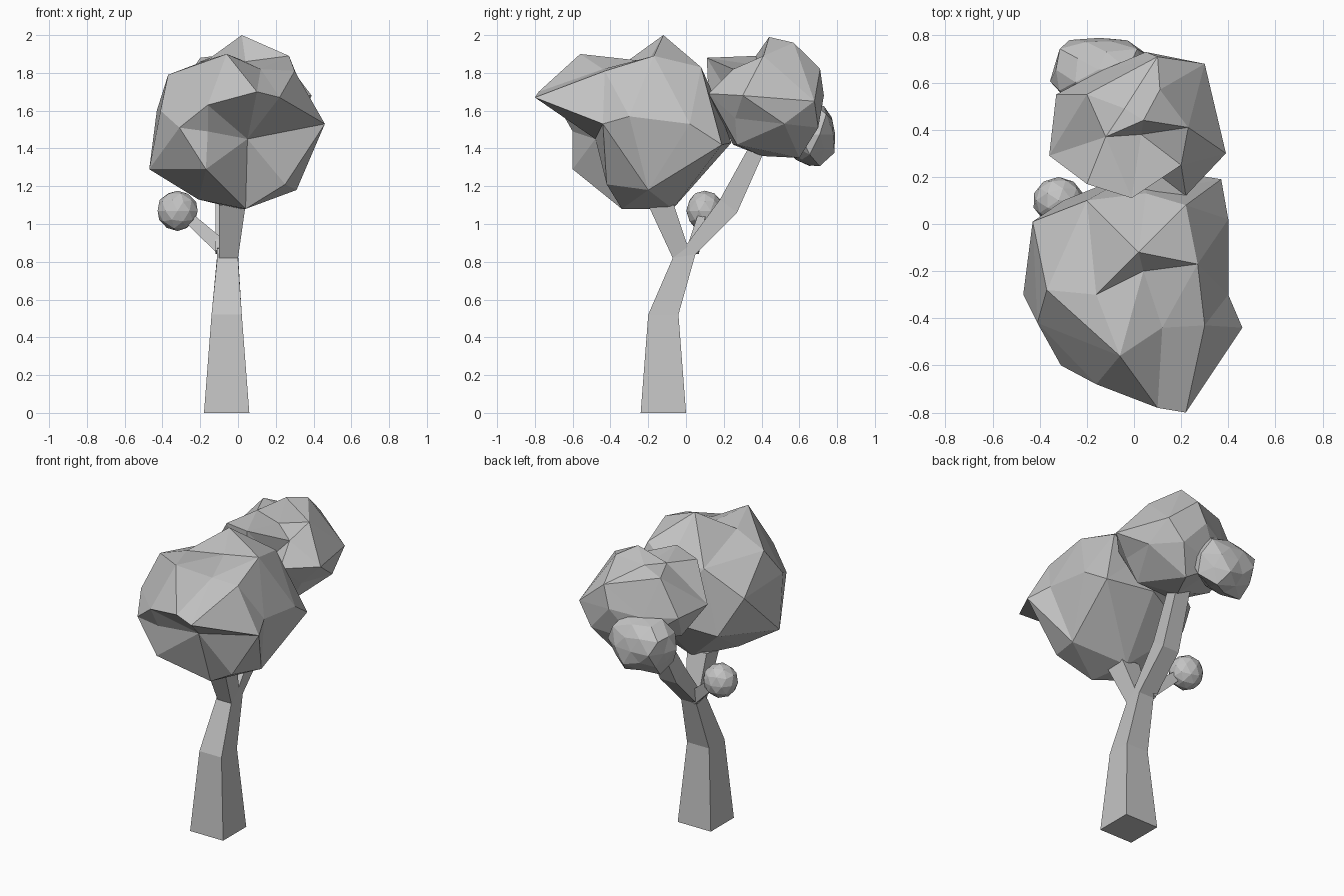
import bpy
import bmesh
import random
from mathutils import Vector

random.seed(4)

default_cube = bpy.data.objects.get("Cube")
if default_cube:
    bpy.data.objects.remove(default_cube, do_unlink=True)

# One plain grey for the whole tree
GREY = (0.55, 0.55, 0.55, 1.0)
grey = bpy.data.materials.new("plain grey")
grey.use_nodes = True
grey.diffuse_color = GREY
for node in grey.node_tree.nodes:
    if node.type == 'BSDF_PRINCIPLED':
        node.inputs["Base Color"].default_value = GREY


def finish(name, bm):
    """Turn a bmesh into a flat shaded grey object."""
    bmesh.ops.recalc_face_normals(bm, faces=bm.faces[:])
    mesh = bpy.data.meshes.new(name)
    bm.to_mesh(mesh)
    bm.free()
    mesh.materials.append(grey)
    obj = bpy.data.objects.new(name, mesh)
    bpy.context.scene.collection.objects.link(obj)


def loft(name, rings):
    """Join four-cornered rings into a closed limb."""
    bm = bmesh.new()
    loops = [[bm.verts.new(corner) for corner in ring] for ring in rings]
    for low, high in zip(loops, loops[1:]):
        for i in range(len(low)):
            j = (i + 1) % len(low)
            bm.faces.new((low[i], low[j], high[j], high[i]))
    bm.faces.new(loops[0])
    bm.faces.new(loops[-1])
    finish(name, bm)


def ring(x_min, x_max, front, back):
    """Section across a limb, from its front edge to its back edge (y, z)."""
    return [(x_min, *front), (x_max, *front), (x_max, *back), (x_min, *back)]


def twig_ring(x, y, z, half):
    """Square section facing outward and upward."""
    return [(x + half * a, y + half * b, z + half * a)
            for a, b in ((-1, -1), (1, -1), (1, 1), (-1, 1))]


def faceted_crown(name, centre, points):
    """Star-shaped foliage: connect the points as seen from the centre."""
    centre = Vector(centre)
    bm = bmesh.new()
    placed = []
    for point in map(Vector, points):
        placed.append((bm.verts.new((point - centre).normalized()), point))
    bmesh.ops.convex_hull(bm, input=bm.verts[:], use_existing_faces=False)
    for vert, target in placed:
        if vert.is_valid:
            vert.co = target
    finish(name, bm)


def rough_ball(name, centre, size, roughness):
    """Low-poly ball with randomly pushed corners."""
    bm = bmesh.new()
    bmesh.ops.create_icosphere(bm, subdivisions=2, radius=1.0)
    for vert in bm.verts:
        push = 1.0 + random.uniform(-roughness, roughness)
        vert.co = [m + c * s * push for m, c, s in zip(centre, vert.co, size)]
    finish(name, bm)


# Trunk, its two main branches and a twig to the small ball
loft("trunk", [
    ring(-.18, .06, (-.24, 0), (0, 0)),
    ring(-.14, .02, (-.2, .52), (-.04, .52)),
    ring(-.11, 0, (-.07, .82), (.05, .84)),
    ring(-.11, 0, (-.03, .87), (.03, .88)),
])
loft("front_branch", [
    ring(-.1, 0, (-.07, .82), (.01, .88)),
    ring(-.1, .04, (-.2, 1.1), (-.07, 1.12)),
])
loft("rear_branch", [
    ring(-.12, 0, (-.02, .86), (.05, .84)),
    ring(-.12, 0, (.18, 1.13), (.27, 1.06)),
    ring(-.08, .02, (.34, 1.42), (.43, 1.42)),
])
loft("side_twig", [
    twig_ring(-.08, .04, .87, .028),
    twig_ring(-.28, .09, 1.05, .02),
])

# Large front crown, listed from its top to its underside
faceted_crown("front_crown", (0, -.25, 1.52), [
    (.02, -.12, 2), (.27, -.17, 1.89), (.04, -.2, 1.86),
    (-.06, -.56, 1.9), (.12, -.44, 1.82), (-.16, -.3, 1.87),
    (-.37, -.28, 1.79), (.1, -.78, 1.7), (.22, -.8, 1.67),
    (.3, -.43, 1.81), (.22, .08, 1.83), (-.2, .1, 1.77),
    (.05, .13, 1.72), (.46, -.44, 1.53), (.05, -.48, 1.45),
    (-.31, -.6, 1.51), (-.41, -.42, 1.6), (-.16, -.68, 1.63),
    (-.16, -.6, 1.49), (-.43, .01, 1.6), (.4, -.3, 1.57),
    (.4, .02, 1.53), (.37, .19, 1.42), (.05, .24, 1.43),
    (-.47, -.3, 1.29), (-.17, -.6, 1.29), (-.3, .1, 1.35),
    (.31, -.2, 1.18), (.25, -.42, 1.21), (.04, -.34, 1.08),
    (-.21, -.25, 1.13), (0, -.07, 1.08),
])

# Rear crown, with a step beside its flat front lobe
faceted_crown("rear_crown", (0, .42, 1.6), [
    (.04, .44, 1.99), (.11, .57, 1.96), (-.2, .17, 1.86),
    (-.01, .11, 1.88), (-.12, .37, 1.89), (-.2, .55, 1.88),
    (-.04, .49, 1.9), (.03, .38, 1.84), (.23, .41, 1.89),
    (.2, .25, 1.82), (.09, .22, 1.7), (.1, .71, 1.82),
    (.39, .3, 1.68), (.3, .68, 1.65), (.05, .73, 1.68),
    (.22, .12, 1.69), (-.02, .12, 1.66), (-.36, .29, 1.65),
    (-.33, .55, 1.65), (-.14, .65, 1.64), (.28, .26, 1.56),
    (.32, .52, 1.53), (.2, .7, 1.51), (-.1, .65, 1.47),
    (.2, .27, 1.42), (-.1, .25, 1.42), (-.25, .4, 1.46),
    (0, .4, 1.36), (.1, .6, 1.35),
])

# Small foliage lumps
rough_ball("rear_foliage_cluster", (-.15, .655, 1.475), (.21, .155, .18), .16)
rough_ball("small_foliage_ball", (-.32, .1, 1.07), (.11, .1, .107), .02)
